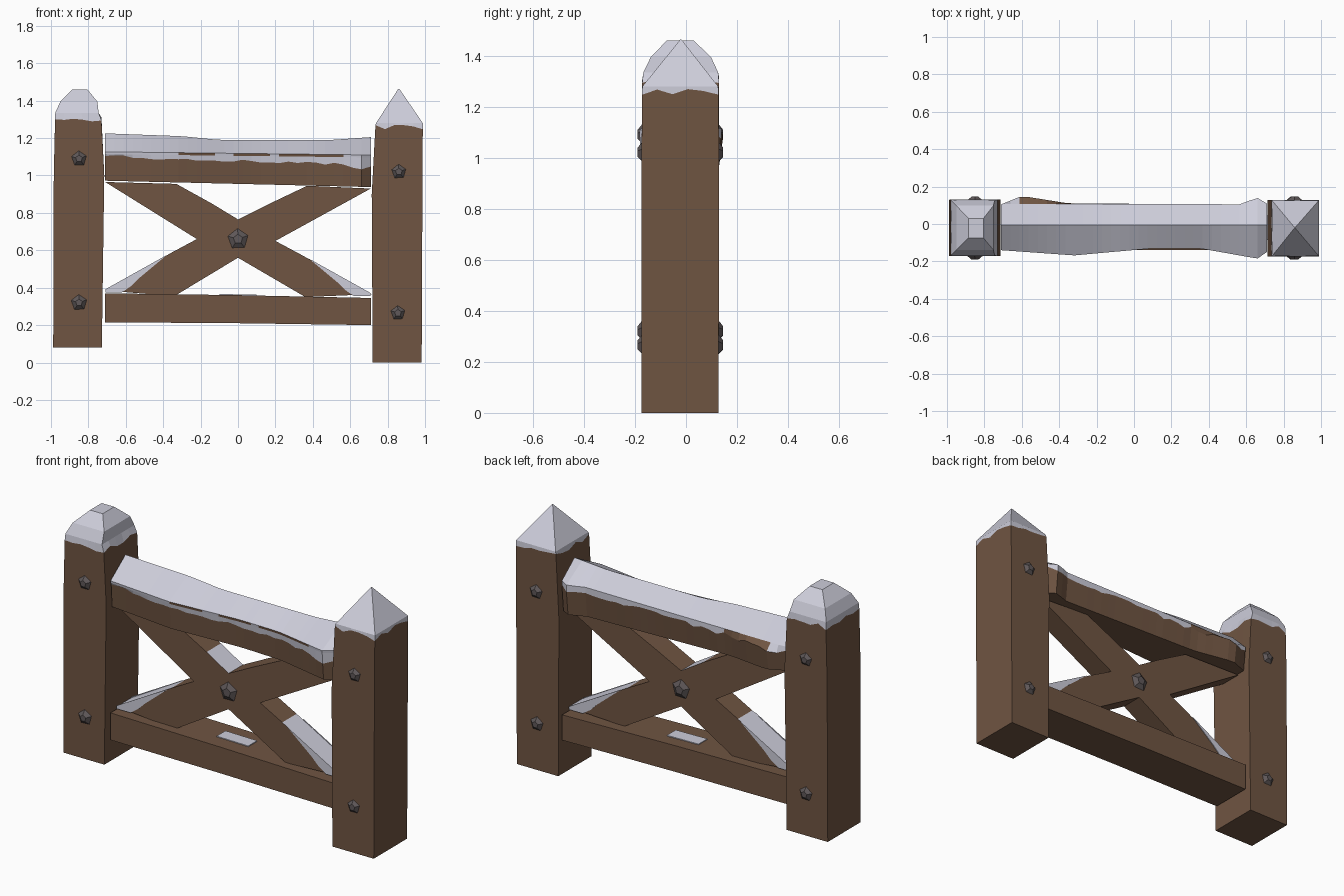
import bpy, bmesh, math, random

if "Cube" in bpy.data.objects:
    bpy.data.objects.remove(bpy.data.objects["Cube"])
random.seed(4)

def mat(name, c):
    m = bpy.data.materials.new(name)
    m.diffuse_color = (*c, 1)
    m.use_nodes = True
    m.node_tree.nodes["Principled BSDF"].inputs["Base Color"].default_value = m.diffuse_color
    return m

WOOD = mat("brown wood", (0.160, 0.090, 0.054))
SNOW = mat("pale snow", (0.61, 0.61, 0.70))
IRON = mat("dark iron", (0.115, 0.098, 0.10))
MATS = [WOOD, SNOW, IRON]

def finish(name, bm):
    bmesh.ops.remove_doubles(bm, verts=bm.verts, dist=0.0005)
    bmesh.ops.recalc_face_normals(bm, faces=bm.faces)
    me = bpy.data.meshes.new(name)
    bm.to_mesh(me)
    bm.free()
    for m in MATS:
        me.materials.append(m)
    ob = bpy.data.objects.new(name, me)
    bpy.context.collection.objects.link(ob)
    return ob

def loft(name, rings, rule):
    """Skin equal-sized rings; rule(band, segment) gives the colour index."""
    bm = bmesh.new()
    vs = [[bm.verts.new(p) for p in r] for r in rings]
    n = len(rings[0])
    for b in range(len(vs) - 1):
        for s in range(n):
            t = (s + 1) % n
            f = bm.faces.new((vs[b][s], vs[b][t], vs[b + 1][t], vs[b + 1][s]))
            f.material_index = rule(b, s)
    for b, r in ((0, vs[0]), (len(vs) - 2, vs[-1])):
        bm.faces.new(r).material_index = rule(b, 0)
    return finish(name, bm)

def lerp(table, x):
    """Piecewise-linear lookup."""
    for (a, u), (b, v) in zip(table, table[1:]):
        if x <= b:
            return u + (v - u) * (x - a) / (b - a)
    return table[-1][1]

# Posts: square rings with a wavy snow line under the cap
SEG = 5
def ring(x0, x1, y0, y1, z, wave=0.0):
    c = [(x0, y0), (x1, y0), (x1, y1), (x0, y1)]
    pts = []
    for i in range(4):
        a, b = c[i], c[(i + 1) % 4]
        for k in range(SEG):
            t = k / SEG
            pts.append((a[0] + (b[0] - a[0]) * t, a[1] + (b[1] - a[1]) * t,
                        z + random.uniform(-wave, wave)))
    return pts

def post(name, spec, snow_band):
    loft(name, [ring(*s) for s in spec], lambda b, s: 1 if b >= snow_band else 0)

post("left_post", [
    (-0.988, -0.728, -0.170, 0.128, 0.08),
    (-0.985, -0.715, -0.172, 0.130, 1.0),
    (-0.978, -0.730, -0.172, 0.130, 1.30, 0.016),
    (-0.977, -0.745, -0.167, 0.126, 1.335),
    (-0.950, -0.752, -0.138, 0.098, 1.395),
    (-0.885, -0.805, -0.075, 0.030, 1.46)], 2)
post("right_post", [
    (0.72, 0.982, -0.174, 0.128, 0.0),
    (0.715, 0.986, -0.174, 0.129, 0.9),
    (0.735, 0.988, -0.173, 0.128, 1.258, 0.012),
    (0.738, 0.988, -0.171, 0.126, 1.28),
    (0.857, 0.863, -0.023, -0.017, 1.463)], 2)

# Top rail: gabled section, snow on both slopes, a bare streak under the front edge
top_z = [(-0.71, 1.225), (-0.3, 1.21), (-0.1, 1.19), (0.5, 1.19), (0.71, 1.205)]
front_y = [(-0.71, -0.14), (-0.32, -0.168), (0.1, -0.13), (0.35, -0.13), (0.66, -0.185), (0.71, -0.15)]
back_y = [(-0.71, 0.105), (-0.6, 0.15), (-0.35, 0.11), (0.58, 0.105), (0.65, 0.145), (0.71, 0.11)]
front_snow = [(-0.71, 1.105), (-0.3, 1.085), (0.2, 1.07), (0.5, 1.065), (0.66, 1.03), (0.71, 1.05)]
rings = []
for i in range(30):
    x = -0.71 + 1.42 * i / 29
    zt, yf, yb = lerp(top_z, x), lerp(front_y, x), lerp(back_y, x)
    zb = 0.955 - 0.017 * x / 0.71
    sf = lerp(front_snow, x) + random.uniform(-0.009, 0.009)
    sh = 1.118 - 0.012 * x
    ys = yb if x > 0 else min(yb, 0.108)
    rings.append([(x, yf + 0.015, zb), (x, yf + 0.006, sf), (x, yf + 0.002, sh - 0.013), (x, yf, sh),
                  (x, -0.005, zt), (x, ys, 1.115), (x, yb, 1.085 + random.uniform(-0.012, 0.012)),
                  (x, yb - 0.015, zb)])

def rail_colour(b, s):
    if s == 2:
        return 0 if 8 <= b <= 25 and b not in (12, 13, 18) else 1
    if s == 5:
        return 0 if 2 <= b <= 7 else 1
    return 1 if s in (1, 3, 4) else 0
loft("top_rail", rings, rail_colour)

# Bottom rail
rings = []
for x, z0, z1 in ((-0.71, 0.215, 0.37), (0.0, 0.21, 0.36), (0.712, 0.20, 0.345)):
    rings.append([(x, -0.14, z0), (x, -0.14, z1), (x, 0.105, z1), (x, 0.105, z0)])
loft("bottom_rail", rings, lambda b, s: 0)

def prism(name, pts, y0, y1, rule):
    """Extrude an x-z outline along y; rule(edge) colours the side faces."""
    bm = bmesh.new()
    a = [bm.verts.new((x, y0, z)) for x, z in pts]
    b = [bm.verts.new((x, y1, z)) for x, z in pts]
    n = len(pts)
    for i in range(n):
        j = (i + 1) % n
        bm.faces.new((a[i], a[j], b[j], b[i])).material_index = rule(i)
    for f in (a, b):
        bm.faces.new(f).material_index = rule(-1)
    return finish(name, bm)

# Small snow patch lying on the bottom rail
prism("bottom_rail_snow_patch", [(-0.1, 0.36), (0.1, 0.357), (0.1, 0.363), (-0.1, 0.366)],
      -0.05, 0.03, lambda i: 1)

# Crossed braces: one X outline, snow on the upward edges
BF, BB = -0.085, 0.045
X = [(-0.71, 0.965), (-0.33, 0.955), (-0.14, 0.85), (0.0, 0.765), (0.16, 0.845), (0.37, 0.945),
     (0.71, 0.93), (0.20, 0.65), (0.34, 0.575), (0.715, 0.365), (0.36, 0.35), (0.0, 0.56),
     (-0.34, 0.355), (-0.71, 0.385), (-0.36, 0.585), (-0.22, 0.66)]
prism("cross_braces", X, BF, BB, lambda i: 1 if i in (2, 8, 13) else 0)

# Snow drifted against the foot of each brace, front and back
for side in (-1, 1):
    dz = 0.0 if side < 0 else -0.02
    drift = [(side * 0.708, 0.375 + dz), (side * 0.62, 0.375 + dz), (side * 0.57, 0.41 + dz),
             (side * 0.53, 0.45 + dz), (side * 0.38, 0.575 + dz), (side * 0.708, 0.392 + dz)]
    tag = "left" if side < 0 else "right"
    prism(tag + "_front_snow_drift", drift, BF - 0.004, BF + 0.001, lambda i: 1)
    prism(tag + "_back_snow_drift", drift, BB - 0.001, BB + 0.004, lambda i: 1)

# Iron nails: small faceted heads on both faces of the posts and the crossing
def nail(name, x, z, y, sign, r):
    base = [(x + r * math.cos(t), y - sign * 0.005, z + r * math.sin(t))
            for t in (math.radians(20 + 72 * k) for k in range(5))]
    tip = [(x + (p[0] - x) * 0.4, y + sign * 0.018, z + (p[2] - z) * 0.4) for p in base]
    loft(name, [base, tip], lambda b, s: 2)

for tag, lvl, x, z in (("left", "upper", -0.85, 1.09), ("left", "lower", -0.85, 0.32),
                       ("right", "upper", 0.86, 1.02), ("right", "lower", 0.855, 0.265)):
    nail(f"{tag}_{lvl}_front_nail", x, z, -0.172, -1, 0.048)
    nail(f"{tag}_{lvl}_back_nail", x, z, 0.128, 1, 0.048)
nail("cross_front_nail", 0.0, 0.66, BF, -1, 0.065)
nail("cross_back_nail", 0.0, 0.66, BB, 1, 0.065)
